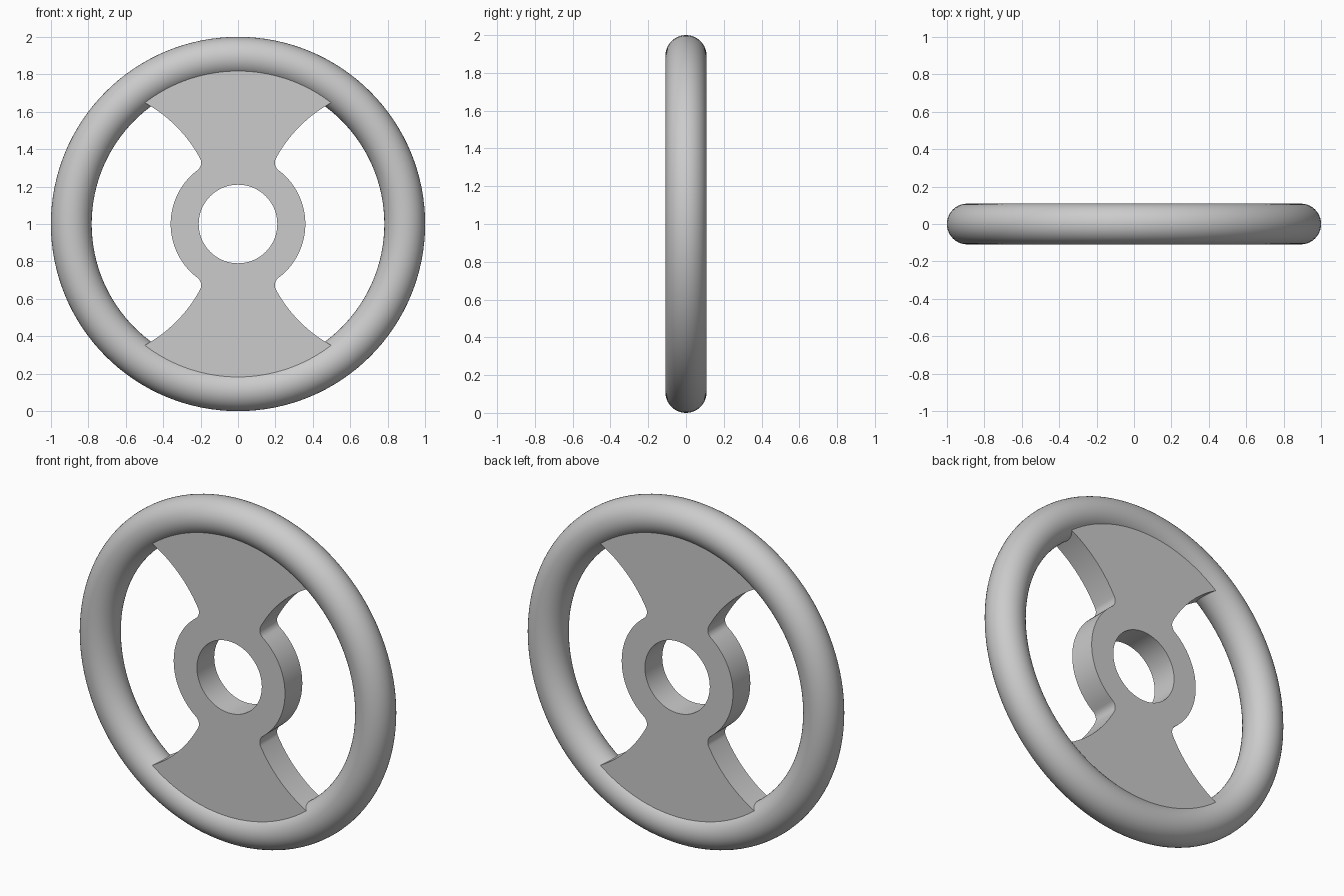
import bpy, bmesh
from math import sin, cos, pi, atan2, asin, sqrt
from mathutils import Matrix, Vector

cube = bpy.data.objects.get("Cube")
if cube:
    bpy.data.objects.remove(cube)

RIM, TUBE = 0.891, 0.109         # rim ring and its round section
HOLE, HUB, EDGE = 0.21, 0.36, 0.83
CUT_X, CUT_R, FILLET = 0.852, 0.738, 0.05
HALF = 0.08                      # half thickness of the web plate

grey = bpy.data.materials.new("light_grey")
grey.use_nodes = True
colour = (0.6, 0.6, 0.6, 1)
grey.diffuse_color = colour
grey.node_tree.nodes["Principled BSDF"].inputs["Base Color"].default_value = colour


def finish(obj):
    obj.data.materials.append(grey)
    bpy.ops.object.select_all(action='DESELECT')
    obj.select_set(True)
    bpy.context.view_layer.objects.active = obj
    bpy.ops.object.shade_smooth_by_angle(angle=pi / 6)


def arc(cx, cz, r, a, b, n):
    return [(cx + r * cos(a + (b - a) * i / n), cz + r * sin(a + (b - a) * i / n))
            for i in range(n + 1)]


def meet(r1, r2):
    """Upper crossing of a circle at the origin and one centred on CUT_X."""
    x = (r1 * r1 - r2 * r2 + CUT_X ** 2) / (2 * CUT_X)
    return x, sqrt(r1 * r1 - x * x)


# Round rim
bpy.ops.mesh.primitive_torus_add(major_radius=RIM, minor_radius=TUBE,
                                 major_segments=128, minor_segments=40,
                                 location=(0, 0, 1), rotation=(pi / 2, 0, 0))
rim = bpy.context.object
rim.name = "rim"
finish(rim)

# One quarter of the web outline: hub, fillet, curved side, outer edge
fx, fz = meet(HUB + FILLET, CUT_R - FILLET)
tx, tz = meet(EDGE, CUT_R)
hub_angle = atan2(fz, fx)
side_angle = atan2(fz, fx - CUT_X)
quarter = arc(0, 0, HUB, 0, hub_angle, 14)
quarter += arc(fx, fz, FILLET, hub_angle + pi, side_angle, 10)[1:]
quarter += arc(CUT_X, 0, CUT_R, side_angle, atan2(tz, tx - CUT_X), 14)[1:]
quarter += arc(0, 0, EDGE, atan2(tz, tx), pi / 2, 16)[1:]

# Mirror the quarter into a closed outline
half = quarter + [(-x, z) for x, z in quarter[-2::-1]]
outline = half + [(x, -z) for x, z in half[-2:0:-1]]
hole = arc(0, 0, HOLE, 0, 2 * pi, 72)[:-1]

# Flat web plate with the round centre hole
bm = bmesh.new()
edges = []
for loop in (outline, hole):
    verts = [bm.verts.new((x, z, 0)) for x, z in loop]
    edges += [bm.edges.new((v, verts[i - 1])) for i, v in enumerate(verts)]
bmesh.ops.triangle_fill(bm, use_beauty=True, edges=edges, normal=(0, 0, 1))
grown = bmesh.ops.extrude_face_region(bm, geom=bm.faces[:])
top = [g for g in grown["geom"] if isinstance(g, bmesh.types.BMVert)]
bmesh.ops.translate(bm, verts=top, vec=(0, 0, 2 * HALF))
bmesh.ops.recalc_face_normals(bm, faces=bm.faces[:])
# Stand the plate upright, centred inside the rim
bm.transform(Matrix.Translation((0, HALF, 1)) @ Matrix.Rotation(pi / 2, 4, 'X'))
mesh = bpy.data.meshes.new("hub_and_spokes")
bm.to_mesh(mesh)
bm.free()
web = bpy.data.objects.new("hub_and_spokes", mesh)
bpy.context.collection.objects.link(web)
finish(web)
